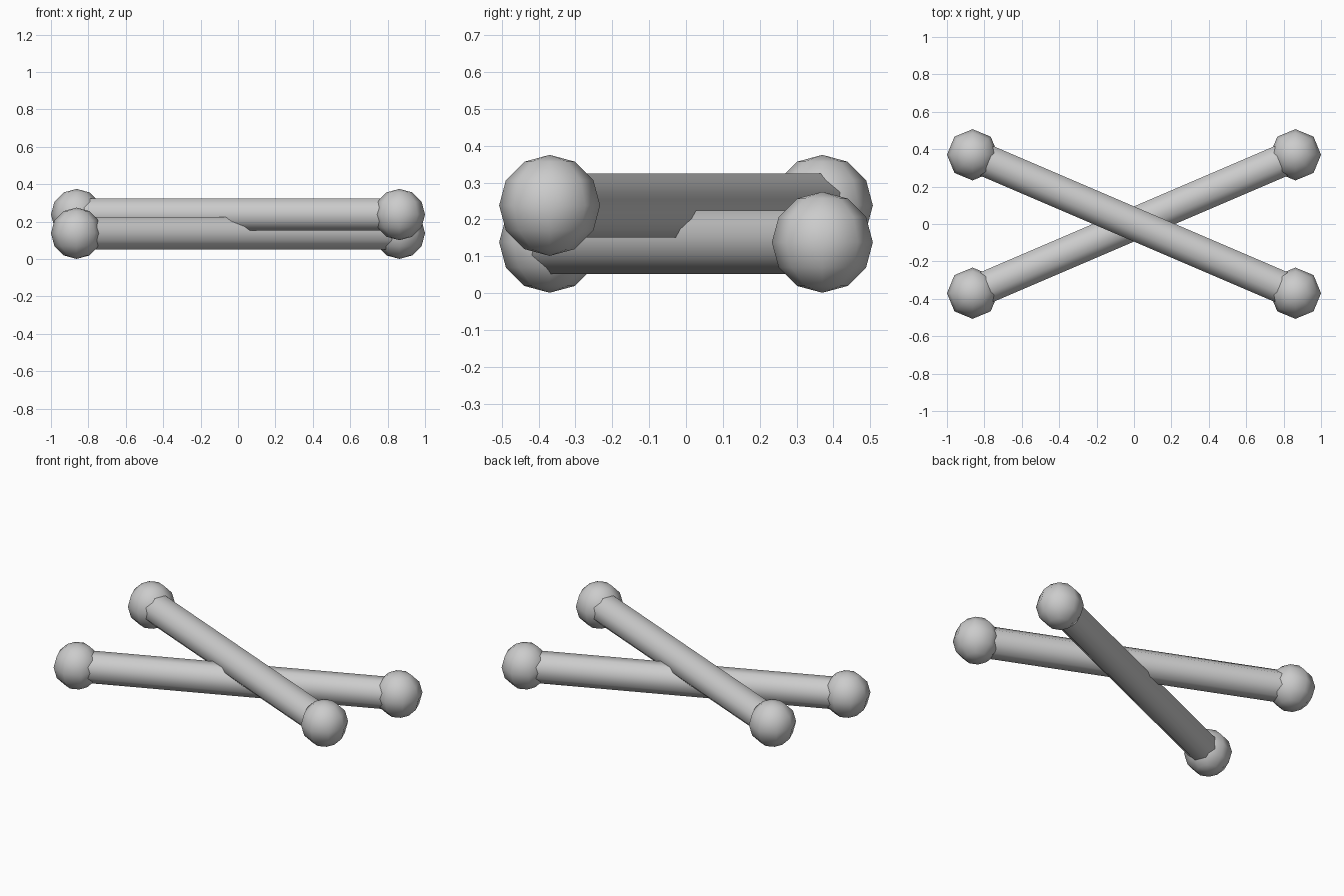
import bpy
from math import pi, radians
from mathutils import Vector, Matrix

if "Cube" in bpy.data.objects:
    bpy.data.objects.remove(bpy.data.objects["Cube"])

END_X, END_Y = 0.863, 0.37
BALL_R = 0.137
SHAFT_R = 0.0936   # corner radius of the octagonal shaft


def smooth(obj):
    bpy.ops.object.select_all(action='DESELECT')
    obj.select_set(True)
    bpy.context.view_layer.objects.active = obj
    bpy.ops.object.shade_smooth_by_angle(angle=radians(60))


def knob(name, pos):
    bpy.ops.mesh.primitive_uv_sphere_add(segments=8, ring_count=6, radius=BALL_R, location=pos)
    obj = bpy.context.object
    obj.name = name
    smooth(obj)


def shaft(name, a, b):
    d = b - a
    bpy.ops.mesh.primitive_cylinder_add(vertices=8, radius=SHAFT_R, depth=d.length)
    obj = bpy.context.object
    obj.name = name
    # half-step twist puts a flat side on top
    obj.data.transform(Matrix.Rotation(pi / 8, 4, 'Z'))
    obj.data.transform(Matrix.Rotation(pi / 2, 4, 'Y'))
    obj.rotation_euler = (0, 0, d.to_2d().angle_signed(Vector((1, 0))))
    obj.location = (a + b) / 2
    smooth(obj)


# Two crossed bones: the lower one rises to +y on the right, the upper one falls
for label, slope, z in (("lower", 1, 0.138), ("upper", -1, 0.238)):
    left = Vector((-END_X, -slope * END_Y, z))
    right = Vector((END_X, slope * END_Y, z))
    shaft(label + "_bone_shaft", left, right)
    knob(label + "_bone_left_knob", left)
    knob(label + "_bone_right_knob", right)
